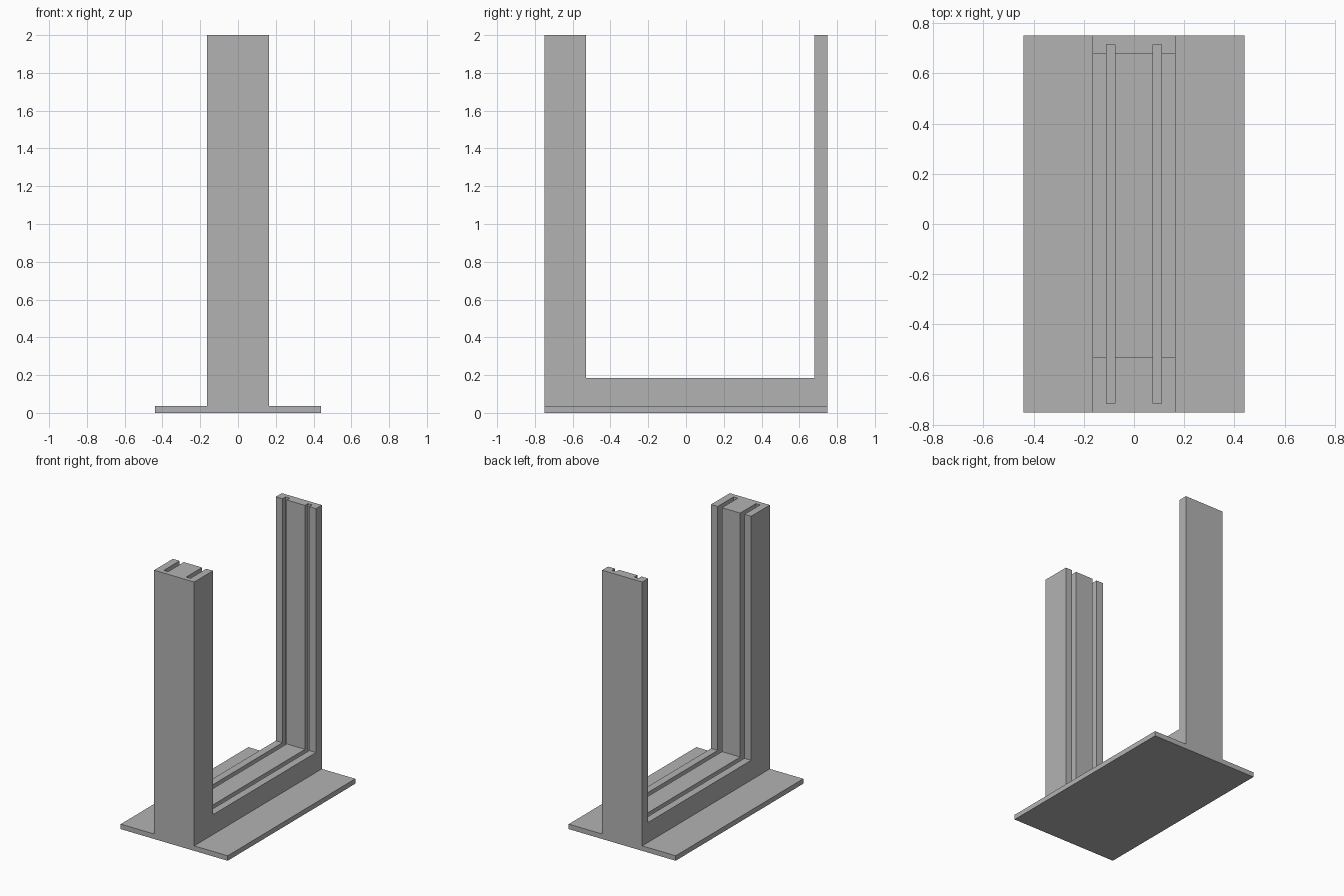
import bpy
import bmesh

cube = bpy.data.objects.get("Cube")
if cube:
    bpy.data.objects.remove(cube, do_unlink=True)

HEIGHT, HALF_LEN = 2.0, 0.75
PLATE, HALF_PLATE = 0.037, 0.44
HALF_WIDTH = 0.165
SILL = 0.185                      # top of the low channel
FRONT_IN, BACK_IN = -0.53, 0.68   # inner faces of the two posts
SLOT_IN, SLOT_OUT, SLOT_END = 0.075, 0.11, 0.715

grey = bpy.data.materials.new("plain grey")
grey.use_nodes = True
grey.diffuse_color = (0.45, 0.45, 0.45, 1)
grey.node_tree.nodes["Principled BSDF"].inputs["Base Color"].default_value = grey.diffuse_color


def extrude_profile(name, profile, x0, x1):
    """Extrude a (y, z) outline from x0 to x1."""
    bm = bmesh.new()
    face = bm.faces.new([bm.verts.new((x0, y, z)) for y, z in profile])
    grown = bmesh.ops.extrude_face_region(bm, geom=[face])["geom"]
    verts = [g for g in grown if isinstance(g, bmesh.types.BMVert)]
    bmesh.ops.translate(bm, verts=verts, vec=(x1 - x0, 0, 0))
    bmesh.ops.recalc_face_normals(bm, faces=bm.faces[:])
    mesh = bpy.data.meshes.new(name)
    bm.to_mesh(mesh)
    bm.free()
    mesh.materials.append(grey)
    obj = bpy.data.objects.new(name, mesh)
    bpy.context.collection.objects.link(obj)
    return obj


def box(name, x0, x1, y, z0, z1):
    return extrude_profile(name, [(-y, z0), (y, z0), (y, z1), (-y, z1)], x0, x1)


def combine(target, tool, operation):
    """Apply a boolean and remove the helper."""
    mod = target.modifiers.new(operation.title(), "BOOLEAN")
    mod.operation, mod.object, mod.solver = operation, tool, "EXACT"
    bpy.context.view_layer.objects.active = target
    bpy.ops.object.modifier_apply(modifier=mod.name)
    bpy.data.objects.remove(tool, do_unlink=True)


# U-shaped frame: thick front post, low channel, thin back post
frame = extrude_profile("slotted_frame", [
    (-HALF_LEN, 0), (HALF_LEN, 0), (HALF_LEN, HEIGHT), (BACK_IN, HEIGHT),
    (BACK_IN, SILL), (FRONT_IN, SILL), (FRONT_IN, HEIGHT), (-HALF_LEN, HEIGHT),
], -HALF_WIDTH, HALF_WIDTH)

# Wide base plate, fused to the frame
combine(frame, box("base_plate", -HALF_PLATE, HALF_PLATE, HALF_LEN, 0, PLATE), "UNION")

# Twin slots through both posts and the channel
for side in (-1, 1):
    x0, x1 = sorted((side * SLOT_IN, side * SLOT_OUT))
    combine(frame, box("slot_cutter", x0, x1, SLOT_END, PLATE, HEIGHT + 0.1), "DIFFERENCE")
